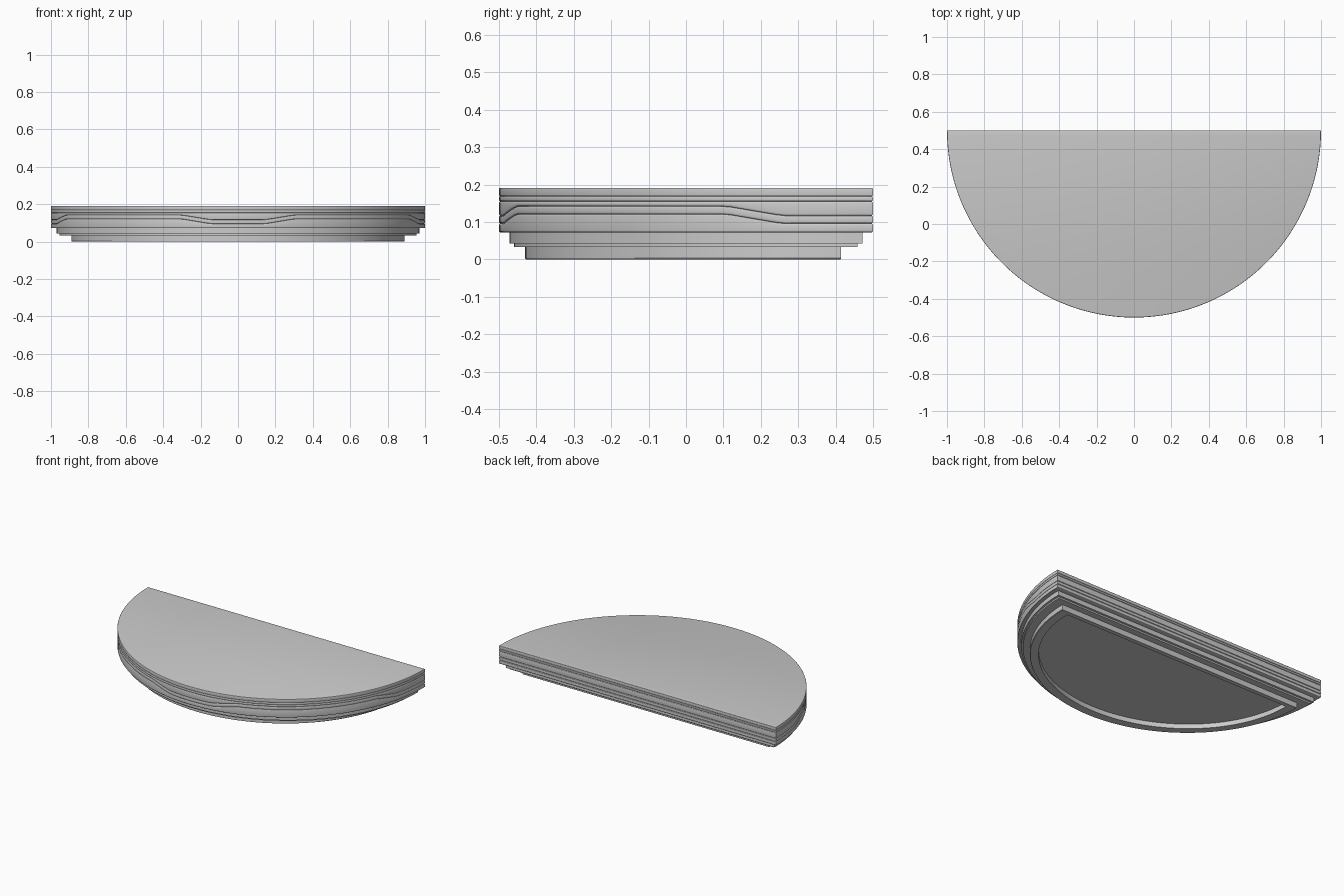
import bpy, bmesh
from math import sin, cos, pi, radians

if "Cube" in bpy.data.objects:
    bpy.data.objects.remove(bpy.data.objects["Cube"])

SEG = 120
WAVE_H = 0.025


def wave(t):
    # raised amount along the arc: low at corners and centre, high between
    a = min(t, pi - t)
    keys = [(0, 0), (14, 0), (23, 1), (72.5, 1), (81.5, 0), (90.01, 0)]
    d = a * 180 / pi
    for (d0, v0), (d1, v1) in zip(keys, keys[1:]):
        if d <= d1:
            return WAVE_H * (v0 + (v1 - v0) * (d - d0) / (d1 - d0))
    return 0


def loft(name, rows):
    """Closed half-disc solid; row = (half width, front y, back y, z, wavy)."""
    bm = bmesh.new()
    loops = []
    for hw, front, back, z, wavy in rows:
        loop = []
        for i in range(SEG + 1):
            t = pi * i / SEG
            dz = wave(t) if wavy else 0
            loop.append(bm.verts.new((-hw * cos(t), back - (back - front) * sin(t), z + dz)))
        loops.append(loop)
    n = SEG + 1
    for a, b in zip(loops, loops[1:]):
        for i in range(n):
            j = (i + 1) % n
            bm.faces.new((a[i], a[j], b[j], b[i]))
    for loop in (loops[0], loops[-1]):
        # cap in strips across the half disc so wavy caps stay clean
        for i in range(SEG // 2):
            k = [loop[i], loop[i + 1], loop[SEG - i - 1], loop[SEG - i]]
            bm.faces.new(list(dict.fromkeys(k)))
    bmesh.ops.recalc_face_normals(bm, faces=bm.faces)
    me = bpy.data.meshes.new(name)
    bm.to_mesh(me)
    bm.free()
    ob = bpy.data.objects.new(name, me)
    bpy.context.collection.objects.link(ob)
    bpy.context.view_layer.objects.active = ob
    ob.select_set(True)
    bpy.ops.object.shade_smooth_by_angle(angle=radians(30))
    ob.select_set(False)
    return ob


def slab(name, z0, z1, wavy0=False, wavy1=False, r=0.005):
    """Full-size layer with rounded rim edges."""
    rows = []
    for z, w, s in ((z0, wavy0, 1), (z1, wavy1, -1)):
        part = []
        for k in range(4):
            a = pi / 2 * k / 3
            ins = r * (1 - sin(a))
            part.append((1 - ins, -0.5 + ins, 0.5 - ins, z + s * r * (1 - cos(a)), w))
        rows += part if s == 1 else part[::-1]
    return loft(name, rows)


# stacked full-size layers
slab("lower_layer", 0.072, 0.096, False, True)
slab("wavy_layer", 0.096, 0.117, True, True)
slab("upper_layer", 0.117, 0.155, True, False)
slab("thin_layer", 0.155, 0.169, r=0.004)
slab("top_layer", 0.169, 0.191, r=0.003)

# stepped underside
loft("upper_step", [(0.97, -0.472, 0.472, 0.043, 0), (0.97, -0.472, 0.472, 0.072, 0)])
loft("lower_step", [(0.955, -0.46, 0.458, 0.033, 0), (0.955, -0.46, 0.458, 0.043, 0)])

# base foot with a shallow recess
loft("base_foot", [(0.83, -0.375, 0.385, 0.03, 0), (0.83, -0.375, 0.385, 0.0, 0),
                   (0.887, -0.428, 0.413, 0.0, 0), (0.89, -0.43, 0.415, 0.003, 0),
                   (0.89, -0.43, 0.415, 0.033, 0)])
